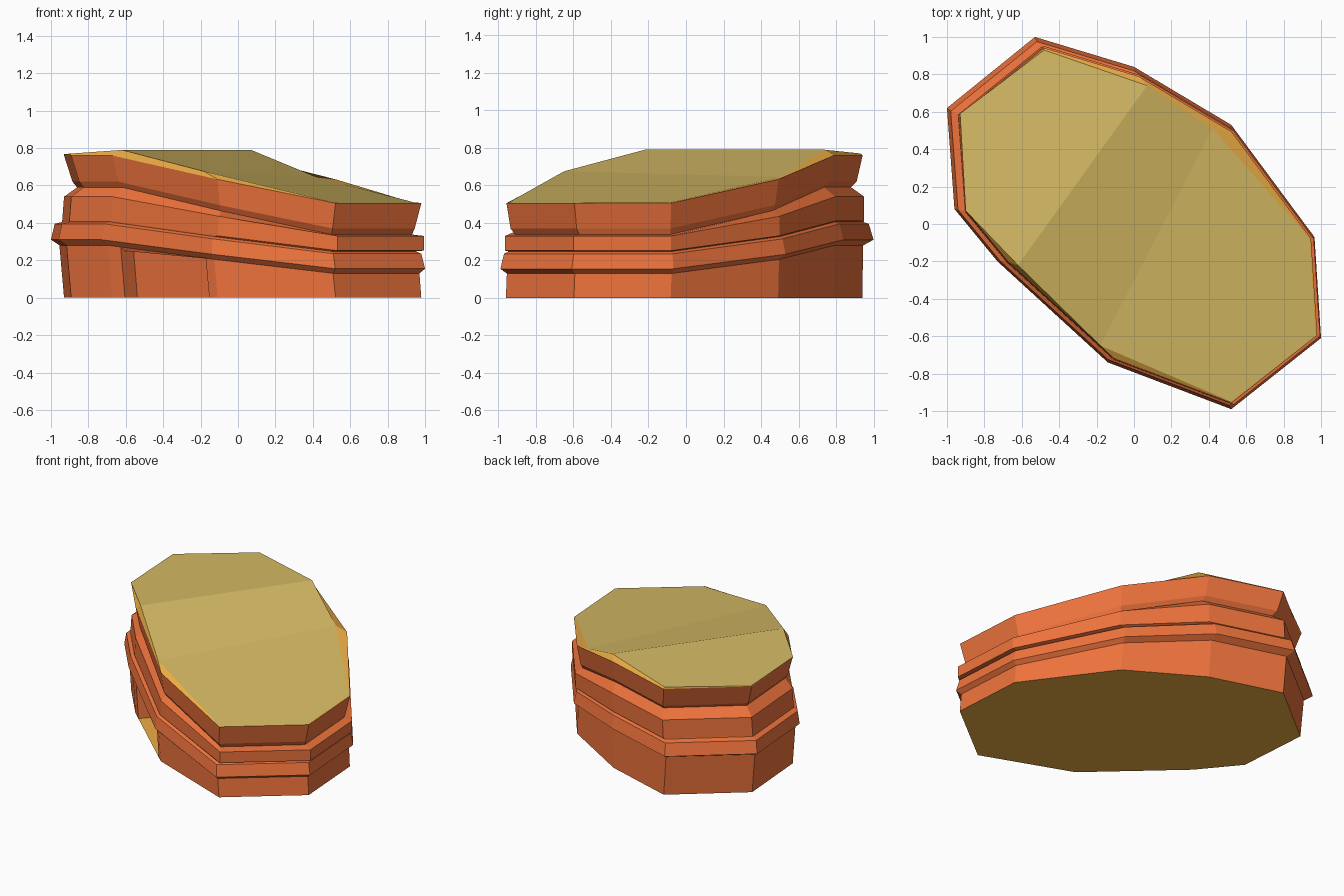
import bpy
from mathutils import Vector

if "Cube" in bpy.data.objects:
    bpy.data.objects.remove(bpy.data.objects["Cube"])

def material(name, rgb):
    m = bpy.data.materials.new(name)
    m.diffuse_color = (*rgb, 1)
    m.use_nodes = True
    m.node_tree.nodes["Principled BSDF"].inputs["Base Color"].default_value = m.diffuse_color
    return m

ORANGE = material("orange_rock", (0.85, 0.17, 0.045))
SAND = material("sand_top", (0.68, 0.50, 0.13))
GOLD = material("gold_rim", (0.85, 0.42, 0.06))

# Ten-sided outline: x, y, and how far the strata rise there (0 low, 1 high)
OUTLINE = [(-.53, 1.0, 1), (-1.0, .62, 1), (-.96, .08, 1), (-.73, -.20, 1),
           (-.14, -.74, .5), (.52, -.99, 0), (1.0, -.61, 0), (.965, -.07, 0),
           (.52, .53, .5), (0, .84, 1)]
# Strata: low z, high z, left x, right x, front y, back y
LEVELS = [(.13, .28, -.955, .97, -.965, .945),
          (.155, .31, -1.0, 1.0, -1.0, 1.0),
          (.235, .395, -.98, .98, -.98, .975),
          (.248, .405, -.94, .95, -.955, .945),
          (.252, .41, -.94, .995, -.975, .95),
          (.33, .54, -.93, .995, -.975, .95),
          (.338, .59, -.86, .93, -.92, .88),
          (.37, .62, -.885, .945, -.945, .91),
          (.505, .76, -.93, .98, -.967, .942)]
BASE = (0, 0, -.93, .98, -.97, .94)

def ring(level, outline=OUTLINE):
    lo, hi, l, r, f, b = level
    return [Vector(((l + r) / 2 + x * (r - l) / 2, (f + b) / 2 + y * (b - f) / 2,
                    lo + t * (hi - lo))) for x, y, t in outline]

def bands(n, count):
    return [(k * n + i, k * n + (i + 1) % n, (k + 1) * n + (i + 1) % n, (k + 1) * n + i)
            for k in range(count) for i in range(n)]

def build(name, verts, faces, mats, indices):
    me = bpy.data.meshes.new(name)
    me.from_pydata(verts, [], faces)
    for m in mats:
        me.materials.append(m)
    for p, i in zip(me.polygons, indices):
        p.material_index = i
    me.update()
    ob = bpy.data.objects.new(name, me)
    bpy.context.collection.objects.link(ob)

# Base wall with a shallow notch in the front left side, on a floor plate
a, b = Vector(OUTLINE[3]), Vector(OUTLINE[4])
inward = Vector((.07, .075, 0))
p, q = a.lerp(b, .12), a.lerp(b, .92)
notched = OUTLINE[:4] + [tuple(v) for v in (p, p + inward, q + inward, q)] + OUTLINE[4:]
n = len(notched)
build("base_wall", ring(BASE, notched) + ring(LEVELS[0], notched), bands(n, 1), [ORANGE], [0] * n)
build("floor_plate", ring(BASE), [tuple(range(9, -1, -1))], [GOLD], [0])

# Tilted rock strata above the base
verts = [v for level in LEVELS for v in ring(level)]
faces = bands(10, len(LEVELS) - 1) + [tuple(range(9, -1, -1))]
build("rock_strata", verts, faces, [ORANGE], [0] * len(faces))

# Top cap: gold rim sloping to a high flat, a ramp and a lower slope
cap = [(-.48, .93, .77), (-.93, .59, .768), (-.90, .07, .77), (-.62, -.22, .79),
       (-.18, -.65, .675), (.52, -.95, .507), (.97, -.60, .507), (.94, -.08, .51),
       (.42, .51, .645), (.07, .74, .79)]
faces = bands(10, 1) + [(10, 11, 12, 13, 19), (13, 14, 18, 19), (14, 15, 16, 17, 18)]
build("top_cap", ring(LEVELS[-1]) + [Vector(c) for c in cap], faces, [GOLD, SAND],
      [0] * 10 + [1] * 3)
